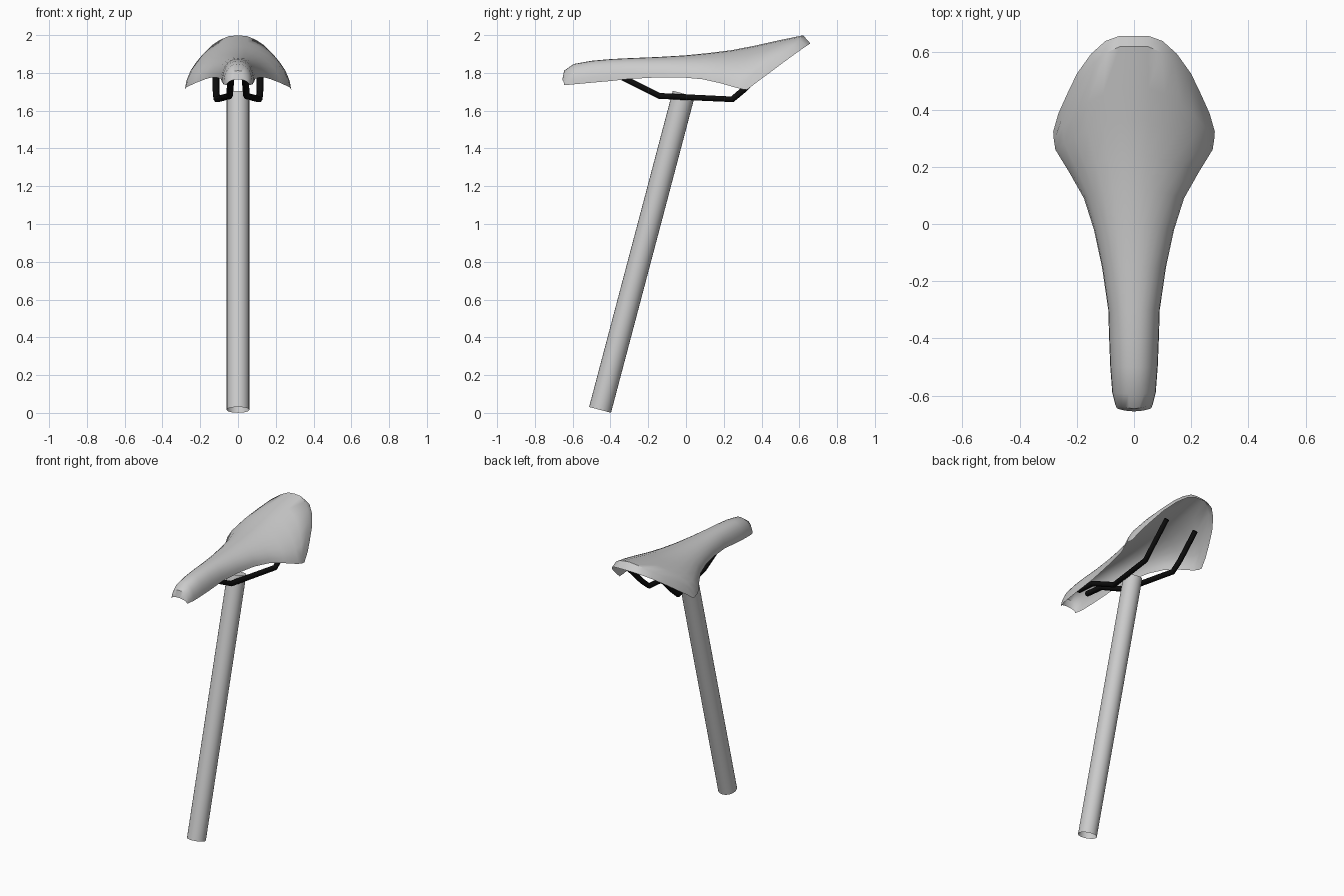
import bpy, bmesh, math
from mathutils import Vector

if "Cube" in bpy.data.objects:
    bpy.data.objects.remove(bpy.data.objects["Cube"])


def material(name, v):
    m = bpy.data.materials.new(name)
    m.diffuse_color = (v, v, v, 1)
    m.use_nodes = True
    m.node_tree.nodes["Principled BSDF"].inputs["Base Color"].default_value = m.diffuse_color
    return m


grey = material("light grey", 0.6)
black = material("black", 0.004)


def finish(name, bm, mat, angle):
    me = bpy.data.meshes.new(name)
    bm.to_mesh(me)
    bm.free()
    ob = bpy.data.objects.new(name, me)
    bpy.context.collection.objects.link(ob)
    me.materials.append(mat)
    bpy.ops.object.select_all(action='DESELECT')
    ob.select_set(True)
    bpy.context.view_layer.objects.active = ob
    bpy.ops.object.shade_smooth_by_angle(angle=math.radians(angle))
    return ob


# saddle cross-sections: centre y, centre z, edge y, edge z, half width, roundness
rows = [
    (-.655, 1.765, -.645, 1.735, .060, 2.0),
    (-.645, 1.812, -.630, 1.736, .066, 2.2),
    (-.595, 1.847, -.590, 1.740, .076, 2.2),
    (-.500, 1.864, -.500, 1.748, .083, 2.2),
    (-.400, 1.873, -.400, 1.757, .087, 2.2),
    (-.300, 1.878, -.300, 1.768, .090, 2.2),
    (-.150, 1.884, -.150, 1.776, .112, 2.1),
    (.000, 1.893, -.020, 1.776, .140, 2.0),
    (.120, 1.905, .090, 1.766, .175, 1.9),
    (.240, 1.920, .180, 1.746, .226, 1.8),
    (.360, 1.943, .260, 1.723, .275, 1.75),
    (.480, 1.970, .300, 1.713, .281, 1.75),
]
# rear crown line and the turned-down rear rim, as half outlines
crown = [(0, .62, 1.999), (.050, .62, 1.994), (.095, .60, 1.975), (.140, .565, 1.945),
         (.185, .50, 1.900), (.222, .43, 1.855), (.252, .37, 1.810), (.282, .318, 1.712)]
rim = [(0, .658, 1.956), (.050, .658, 1.956), (.100, .640, 1.944), (.150, .595, 1.913),
       (.200, .525, 1.862), (.236, .45, 1.806), (.265, .385, 1.758), (.283, .322, 1.710)]
N = 7


def section(yc, zc, ye, ze, w, p):
    pts = []
    for j in range(N + 1):
        a = j / N * math.pi / 2
        x = math.sin(a) ** (2 / p)
        z = max(math.cos(a), 0) ** (2 / p)
        pts.append((w * x, yc + (ye - yc) * x * x, ze + (zc - ze) * z))
    return pts


bm = bmesh.new()
loft = []
for half in [section(*r) for r in rows] + [crown, rim]:
    full = [(-x, y, z) for x, y, z in reversed(half[1:])] + list(half)
    loft.append([bm.verts.new(p) for p in full])
for a, b in zip(loft, loft[1:]):
    for j in range(2 * N):
        bm.faces.new((a[j], a[j + 1], b[j + 1], b[j]))
finish("saddle_shell", bm, grey, 40)


# open tilted seat post
bottom, top = Vector((0, -.455, .016)), Vector((0, -.012, 1.69))
bm = bmesh.new()
bmesh.ops.create_cone(bm, cap_ends=False, segments=24, radius1=.06, radius2=.06,
                      depth=(top - bottom).length)
rot = Vector((0, 0, 1)).rotation_difference(top - bottom).to_matrix()
bmesh.ops.rotate(bm, matrix=rot, verts=bm.verts)
bmesh.ops.translate(bm, vec=(top + bottom) / 2, verts=bm.verts)
finish("seat_post", bm, grey, 40)


# pair of bent rails below the saddle
path = [(.034, -.50, 1.800), (.036, -.36, 1.787), (.045, -.14, 1.678),
        (.112, .245, 1.660), (.117, .31, 1.715), (.117, .46, 1.862)]
for name, side in (("left_rail", -1), ("right_rail", 1)):
    cu = bpy.data.curves.new(name, 'CURVE')
    cu.dimensions = '3D'
    cu.bevel_depth = .018
    cu.bevel_resolution = 1
    cu.use_fill_caps = True
    sp = cu.splines.new('POLY')
    sp.points.add(len(path) - 1)
    for pt, (x, y, z) in zip(sp.points, path):
        pt.co = (side * x, y, z, 1)
    cu.materials.append(black)
    bpy.context.collection.objects.link(bpy.data.objects.new(name, cu))
